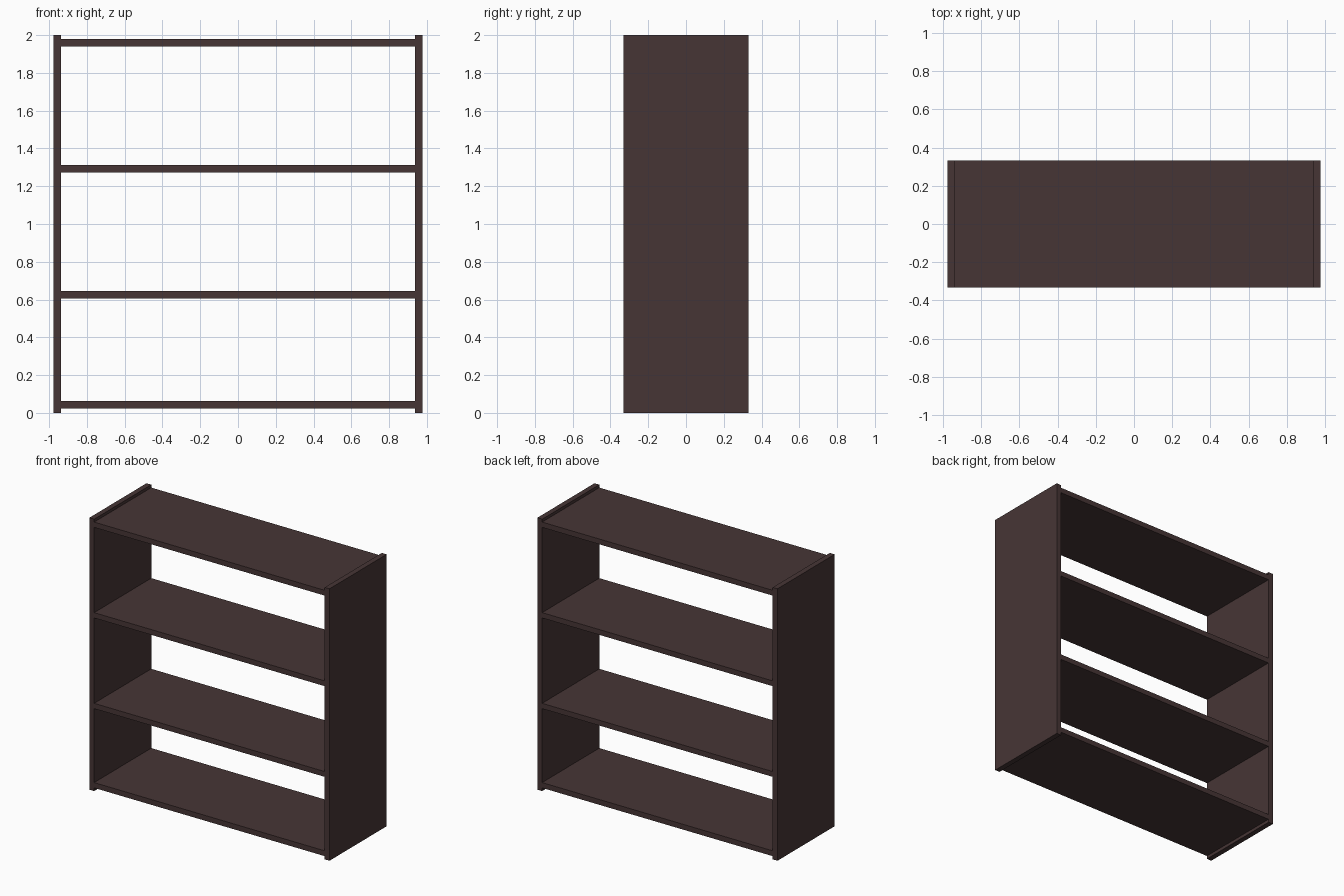
import bpy

if "Cube" in bpy.data.objects:
    bpy.data.objects.remove(bpy.data.objects["Cube"])

# One dark wood colour for the whole shelf unit
wood = bpy.data.materials.new("dark brown wood")
wood.diffuse_color = (0.062, 0.036, 0.036, 1.0)
wood.use_nodes = True
wood.node_tree.nodes["Principled BSDF"].inputs["Base Color"].default_value = wood.diffuse_color

HALF_W = 0.977    # outer half width
DEPTH = 0.664
HEIGHT = 2.0
T = 0.039         # board thickness


def board(name, centre, size):
    """Axis-aligned box with the wood colour."""
    bpy.ops.mesh.primitive_cube_add(size=1, location=centre)
    ob = bpy.context.object
    ob.name = name
    for v in ob.data.vertices:
        v.co = [c * s for c, s in zip(v.co, size)]
    ob.data.materials.append(wood)
    return ob


# Side panels
for name, s in (("left_side_panel", -1), ("right_side_panel", 1)):
    board(name, (s * (HALF_W - T / 2), 0, HEIGHT / 2), (T, DEPTH, HEIGHT))

# Shelves between the side panels
shelves = {"bottom_shelf": 0.043, "lower_shelf": 0.626,
           "upper_shelf": 1.293, "top_shelf": 1.959}
for name, z in shelves.items():
    board(name, (0, 0, z), (2 * (HALF_W - T), DEPTH, T))
